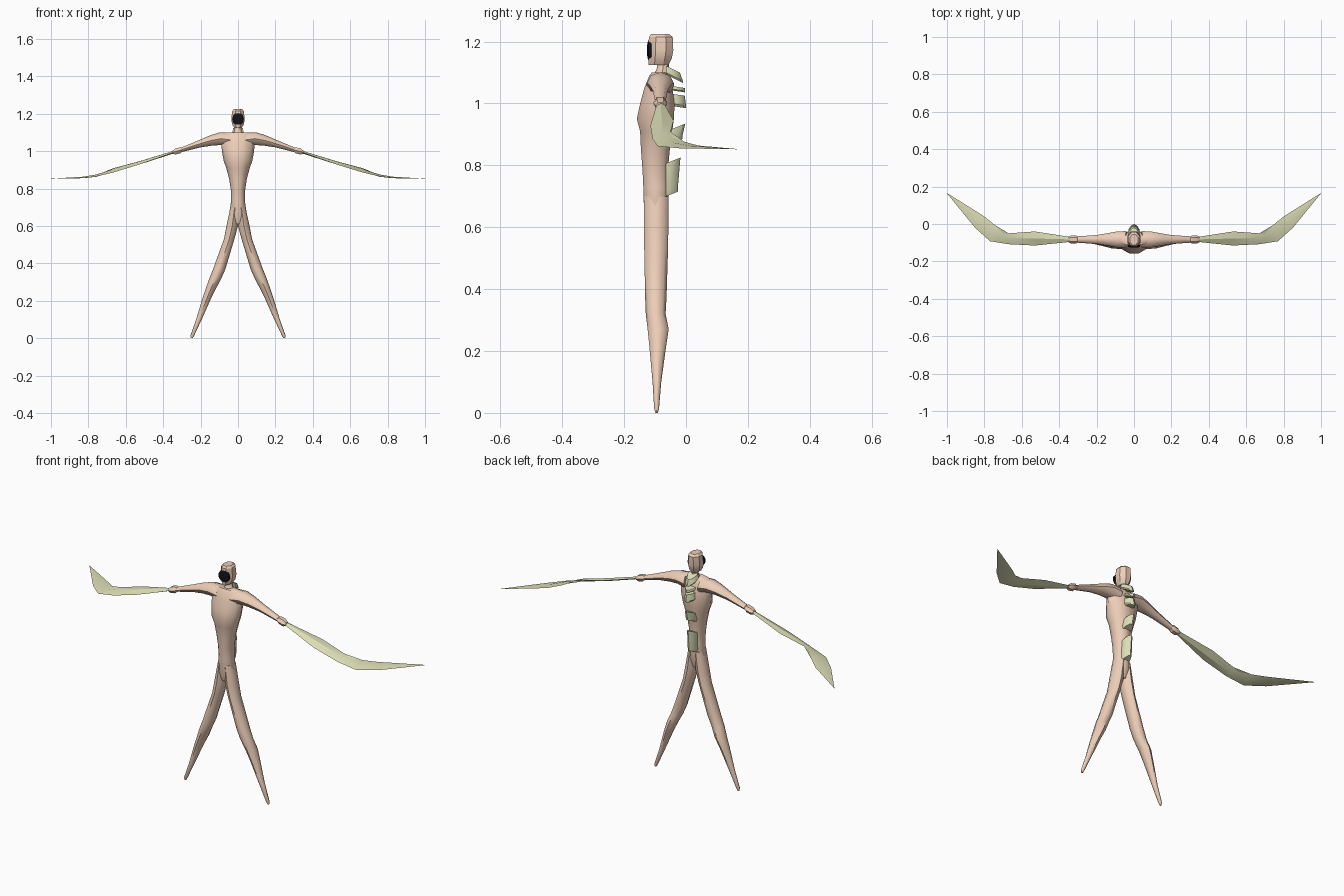
import bpy, bmesh, math
from mathutils import Vector

if "Cube" in bpy.data.objects:
    bpy.data.objects.remove(bpy.data.objects["Cube"])


def material(name, rgb):
    m = bpy.data.materials.new(name)
    m.diffuse_color = (*rgb, 1)
    m.use_nodes = True
    m.node_tree.nodes["Principled BSDF"].inputs["Base Color"].default_value = m.diffuse_color
    return m


SKIN = material("skin", (0.85, 0.62, 0.48))
BLADE = material("pale_green", (0.72, 0.73, 0.47))
DARK = material("dark", (0.006, 0.006, 0.01))


def loft(name, rings, mat, mirror=False, angle=40):
    """Skin a list of equal-length point rings and cap the ends."""
    bm = bmesh.new()
    loops = [[bm.verts.new(p) for p in r] for r in rings]
    n = len(loops[0])
    for a, b in zip(loops, loops[1:]):
        for i in range(n):
            j = (i + 1) % n
            bm.faces.new((a[i], a[j], b[j], b[i]))
    bm.faces.new(loops[0])
    bm.faces.new(loops[-1])
    bmesh.ops.recalc_face_normals(bm, faces=bm.faces)
    me = bpy.data.meshes.new(name)
    bm.to_mesh(me)
    bm.free()
    me.materials.append(mat)
    ob = bpy.data.objects.new(name, me)
    bpy.context.collection.objects.link(ob)
    if mirror:
        ob.modifiers.new("Mirror", 'MIRROR').use_mirror_merge = False
    bpy.ops.object.select_all(action='DESELECT')
    ob.select_set(True)
    bpy.context.view_layer.objects.active = ob
    bpy.ops.object.shade_smooth_by_angle(angle=math.radians(angle))
    return ob


def ring(c, u, v, n=8, turn=0.0):
    c, u, v = Vector(c), Vector(u), Vector(v)
    return [c + u * math.cos(t) + v * math.sin(t)
            for t in (2 * math.pi * i / n + turn for i in range(n))]


def flat(z, x, hx, y0, y1, n=8, turn=0.0):
    """Horizontal ring: height, centre x, half width, front y, back y."""
    return ring((x, (y0 + y1) / 2, z), (hx, 0, 0), (0, (y1 - y0) / 2, 0), n, turn)


# Torso
torso = [(1.1, .07, -.112, -.065), (1.09, .085, -.12, -.055), (1.05, .09, -.137, -.042),
         (1.0, .086, -.151, -.034), (.95, .077, -.162, -.036), (.91, .063, -.151, -.042),
         (.85, .047, -.148, -.05), (.79, .038, -.143, -.056), (.73, .037, -.14, -.054),
         (.66, .048, -.138, -.056), (.61, .03, -.125, -.07)]
loft("torso", [flat(z, 0, w, a, b, 10) for z, w, a, b in torso], SKIN, angle=50)

# Legs
leg = [(.7, .018, .022, -.136, -.056), (.6, .031, .031, -.136, -.057),
       (.53, .047, .028, -.135, -.058), (.37, .1, .033, -.132, -.063),
       (.32, .121, .032, -.13, -.066), (.27, .143, .028, -.124, -.056),
       (.21, .168, .023, -.118, -.065), (.1, .209, .015, -.108, -.08),
       (.015, .244, .010, -.103, -.087), (0, .247, .005, -.099, -.091)]
loft("leg", [flat(*r) for r in leg], SKIN, True, 50)

# Arms with blocky wrist cuffs
arm = [(.04, 1.06, .04, .045), (.09, 1.067, .034, .043), (.14, 1.058, .028, .034),
       (.2, 1.041, .02, .024), (.3, 1.008, .012, .017)]
loft("arm", [ring((x, -.083, z), (0, h, 0), (.15 * v, 0, v)) for x, z, v, h in arm], SKIN, True, 50)
cuff = [(.3, 1.007, .012, .016), (.31, 1.004, .019, .022), (.335, .998, .018, .022), (.35, .994, .01, .015)]
loft("wrist_cuff", [ring((x, -.083, z), (0, h, 0), (0, 0, v), 6) for x, z, v, h in cuff], SKIN, True, 30)

# Long curved arm blades: front edge and back edge points, thickness between
edges = [((.335, -.095, .997), (.335, -.07, .998), .007),
         ((.53, -.115, .928), (.53, -.04, .945), .008),
         ((.67, -.108, .885), (.67, -.05, .908), .007),
         ((.77, -.092, .862), (.745, -.005, .876), .006),
         ((.85, -.02, .855), (.8, .04, .864), .004),
         ((1, .164, .852), (.999, .165, .853), .0005)]
rings = []
for f, b, t in edges:
    f, b = Vector(f), Vector(b)
    mid, up = (f + b) / 2, Vector((0, 0, t))
    rings.append([f, mid + up, b, mid - up])
loft("arm_blade", rings, BLADE, True, 20)

# Neck and hooded head
loft("neck", [flat(1.14, 0, .017, -.09, -.055), flat(1.11, 0, .018, -.095, -.055),
              flat(1.085, 0, .034, -.11, -.05)], SKIN)
head = [(1.225, .022, -.112, -.055), (1.215, .031, -.12, -.043), (1.172, .036, -.122, -.041),
        (1.145, .032, -.122, -.046), (1.125, .02, -.121, -.056)]
k = 1 / math.cos(math.pi / 8)
loft("head", [ring((0, (a + b) / 2, z), (w * k, 0, 0), (0, (b - a) / 2 * k, 0), 8, math.pi / 8)
              for z, w, a, b in head], SKIN, angle=25)

# Round dark face disc
loft("face_disc", [ring((0, y, 1.172), (r, 0, 0), (0, 0, r), 20)
                   for y, r in ((-.112, .031), (-.122, .031), (-.125, .022), (-.126, .01))], DARK)

# Back plates: lower z, upper z, lower rear y, upper rear y, half width
plates = [(1.066, 1.1, -.01, -.02, .03), (1.036, 1.05, -.004, -.004, .028),
          (.985, 1.025, 0, -.004, .03), (.885, .935, -.012, -.002, .028),
          (.715, .825, -.026, -.018, .025)]
for i, (z0, z1, y0, y1, w) in enumerate(plates):
    d = (z1 - z0) * .12 + .003

    def section(z, y, w, slope):
        pts = [(w, -.065), (w * .95, y - .028), (w * .55, y - .008), (0, y)]
        pts += [(-x, q) for x, q in reversed(pts[:-1])]
        return [(x, q, z + slope * (q - y)) for x, q in pts]

    s = -.5 if i == 0 else .4 if i > 2 else -.15
    loft(f"back_plate_{i + 1}", [section(z0, y0, w * .8, s), section(z0 + d, y0, w, s),
                                 section(z1, y1, w * .85, s)], BLADE, angle=35)
